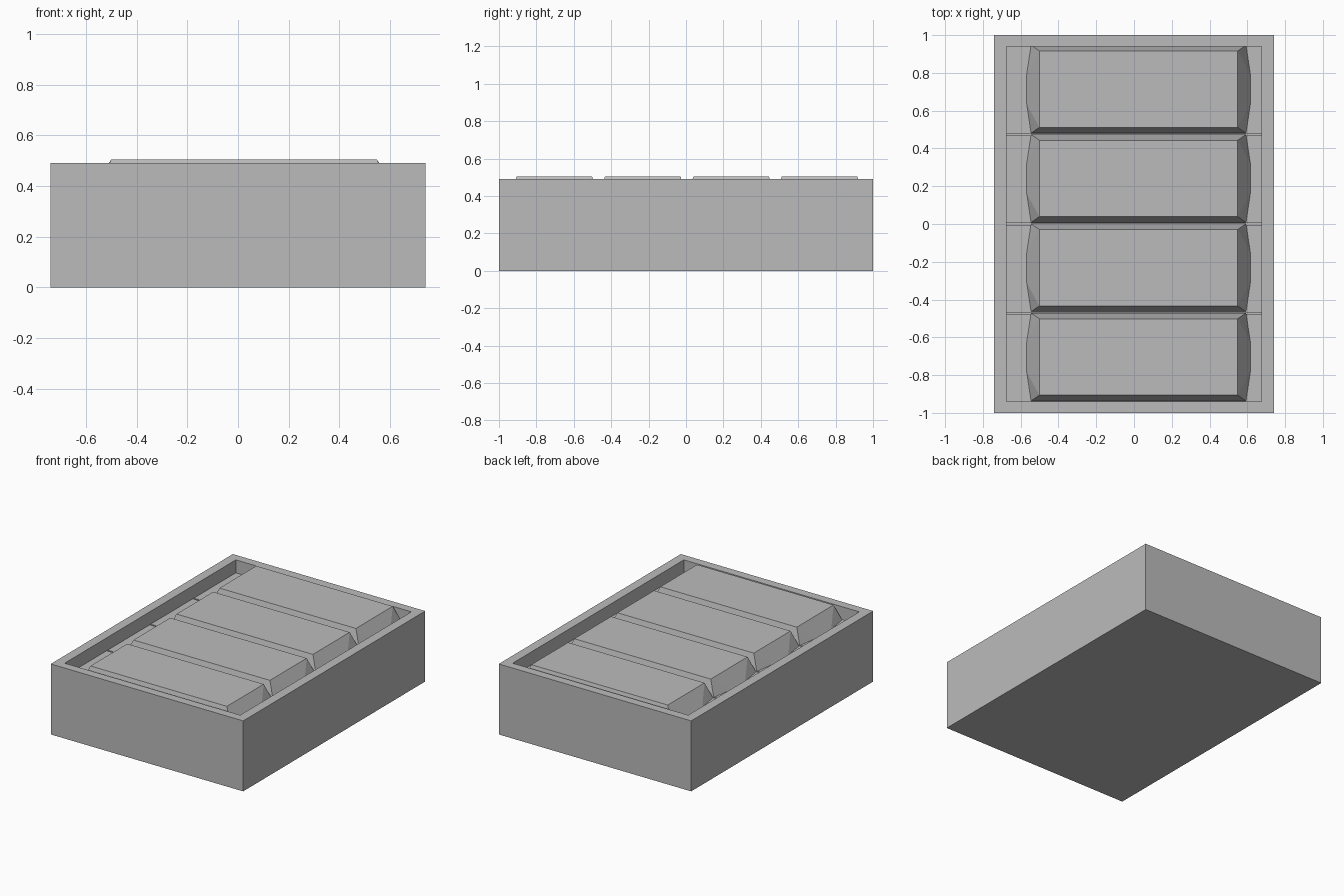
import bpy
import bmesh

if "Cube" in bpy.data.objects:
    bpy.data.objects.remove(bpy.data.objects["Cube"], do_unlink=True)

# One plain grey for every part
grey = bpy.data.materials.new("plain_grey")
grey.use_nodes = True
grey.diffuse_color = (0.5, 0.5, 0.5, 1)
grey.node_tree.nodes["Principled BSDF"].inputs["Base Color"].default_value = (0.5, 0.5, 0.5, 1)

HALF_X, HALF_Y, RIM_Z = 0.74, 1.0, 0.49
INNER_X, INNER_Y = 0.675, 0.94
FLOOR_Z, PANEL_Z, TOP_Z = 0.36, 0.4, 0.504


def finish(bm, name):
    bmesh.ops.recalc_face_normals(bm, faces=bm.faces)
    mesh = bpy.data.meshes.new(name)
    bm.to_mesh(mesh)
    bm.free()
    mesh.materials.append(grey)
    obj = bpy.data.objects.new(name, mesh)
    bpy.context.collection.objects.link(obj)
    return obj


def box(bm, x0, x1, y0, y1, z0, z1):
    verts = bmesh.ops.create_cube(bm, size=1)["verts"]
    for v in verts:
        v.co.x = x1 if v.co.x > 0 else x0
        v.co.y = y1 if v.co.y > 0 else y0
        v.co.z = z1 if v.co.z > 0 else z0


# Open tray: a box whose top is inset to the rim and sunk to the floor
bm = bmesh.new()
box(bm, -HALF_X, HALF_X, -HALF_Y, HALF_Y, 0, RIM_Z)
top = max(bm.faces, key=lambda f: f.calc_center_median().z)
bmesh.ops.inset_region(bm, faces=[top], thickness=0.06)
for v in top.verts:
    v.co.x = INNER_X if v.co.x > 0 else -INNER_X
    v.co.y = INNER_Y if v.co.y > 0 else -INNER_Y
sunk = bmesh.ops.extrude_discrete_faces(bm, faces=[top])["faces"][0]
for v in sunk.verts:
    v.co.z = FLOOR_Z
finish(bm, "tray")

# Four floor panels with narrow slots between, each carrying a bevelled block
PITCH, PANEL_HALF = 0.4725, 0.231
for i in range(4):
    cy = (i - 1.5) * PITCH

    bm = bmesh.new()
    box(bm, -INNER_X, INNER_X, cy - PANEL_HALF, cy + PANEL_HALF, FLOOR_Z, PANEL_Z)
    finish(bm, f"floor_panel_{i + 1}")

    # Block: rectangular top, wider base with bowed ends, offset slightly to +x
    bm = bmesh.new()
    cx, by = 0.024, cy + 0.005
    for sx in (-1, 1):
        for sy in (-1, 1):
            bm.verts.new((cx + sx * 0.525, by + sy * 0.202, TOP_Z))
            bm.verts.new((cx + sx * 0.569, by + sy * 0.233, PANEL_Z))
            bm.verts.new((cx + sx * 0.592, by + sy * 0.08, PANEL_Z))
    bmesh.ops.convex_hull(bm, input=bm.verts)
    bmesh.ops.dissolve_limit(bm, angle_limit=0.02, verts=bm.verts, edges=bm.edges)
    finish(bm, f"block_{i + 1}")
